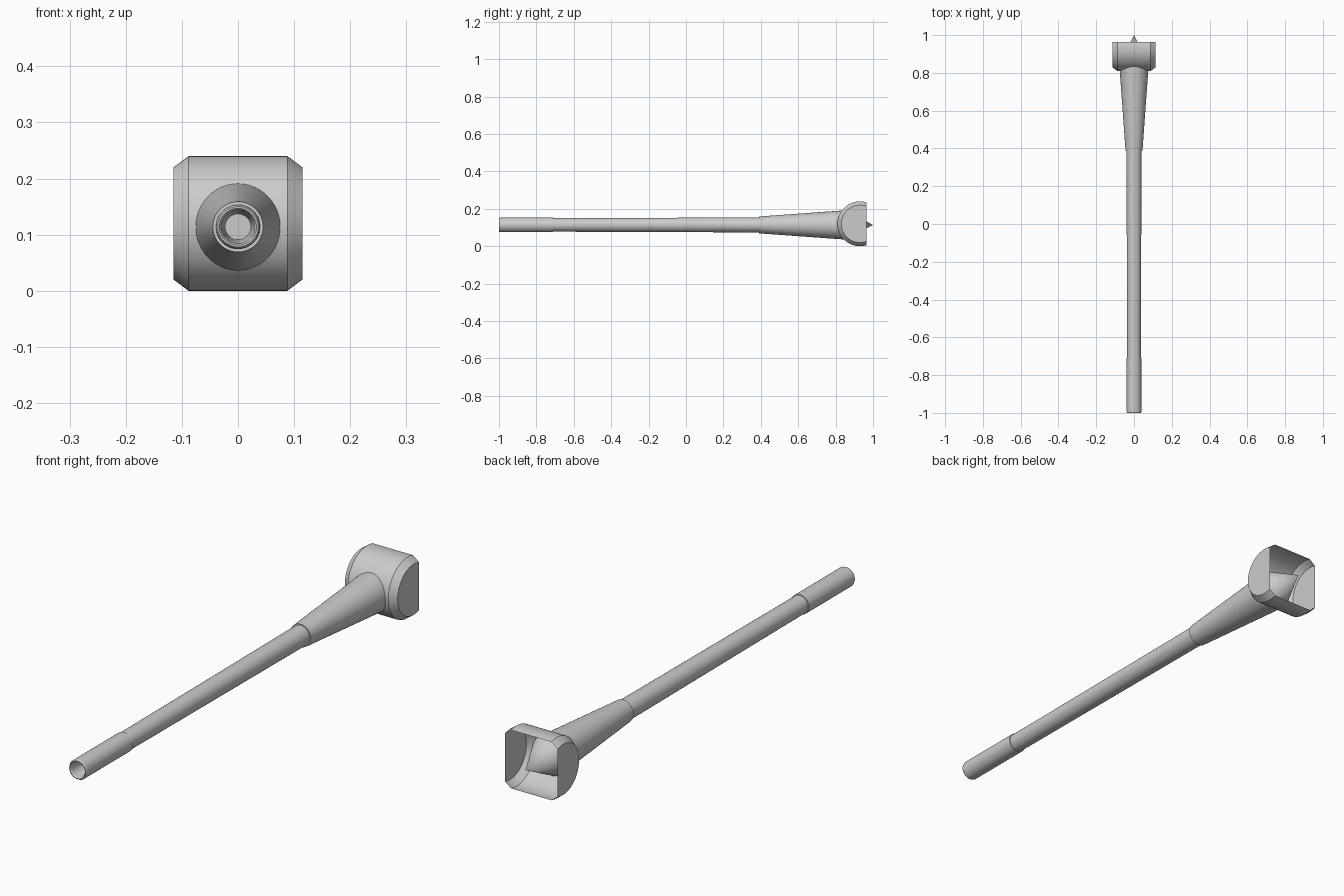
import bpy, bmesh, math
from mathutils import Matrix, Vector

if "Cube" in bpy.data.objects:
    bpy.data.objects.remove(bpy.data.objects["Cube"])

CZ = 0.114  # height of the shaft axis

grey = bpy.data.materials.new("plain grey")
grey.diffuse_color = (0.6, 0.6, 0.6, 1)
grey.use_nodes = True
grey.node_tree.nodes["Principled BSDF"].inputs["Base Color"].default_value = grey.diffuse_color


def finish(name, bm, angle):
    bmesh.ops.remove_doubles(bm, verts=bm.verts, dist=1e-5)
    mesh = bpy.data.meshes.new(name)
    bm.to_mesh(mesh)
    bm.free()
    mesh.materials.append(grey)
    obj = bpy.data.objects.new(name, mesh)
    bpy.context.collection.objects.link(obj)
    bpy.ops.object.select_all(action='DESELECT')
    obj.select_set(True)
    bpy.context.view_layer.objects.active = obj
    bpy.ops.object.shade_smooth_by_angle(angle=math.radians(angle))


def lathe(points, axis, center, steps):
    """Spin (position along axis, radius) points around an axis."""
    bm = bmesh.new()
    side = Vector((0, 0, 1))
    verts = [bm.verts.new(Vector(center) + axis * p + side * r) for p, r in points]
    edges = [bm.edges.new(pair) for pair in zip(verts, verts[1:])]
    bmesh.ops.spin(bm, geom=verts + edges, cent=center, axis=axis,
                   angle=2 * math.pi, steps=steps)
    bmesh.ops.remove_doubles(bm, verts=bm.verts, dist=1e-5)
    bmesh.ops.recalc_face_normals(bm, faces=bm.faces)
    return bm


X, Y = Vector((1, 0, 0)), Vector((0, 1, 0))

# Shaft with grip sleeve, tapered end bore, flared socket and inner point
rod = [(-0.90, 0), (-0.90, 0.023), (-0.995, 0.030), (-1.0, 0.033),
       (-1.0, 0.036), (-0.994, 0.039), (-0.71, 0.039), (-0.71, 0.036),
       (0.39, 0.040), (0.39, 0.045), (0.848, 0.078), (1.0, 0)]
finish("shaft", lathe(rod, Y, (0, 0, CZ), 48), 25)

# Head: chamfered sideways drum, thin walled and open at the back
drum = [(-0.115, 0), (-0.115, 0.10), (-0.088, 0.12),
        (0.088, 0.12), (0.115, 0.10), (0.115, 0)]
bm = lathe(drum, X, (0, 0.93, 0.12), 64)
bmesh.ops.bisect_plane(bm, geom=bm.verts[:] + bm.edges[:] + bm.faces[:],
                       plane_co=(0, 0.964, 0), plane_no=Y, clear_outer=True)
finish("head_shell", bm, 30)
